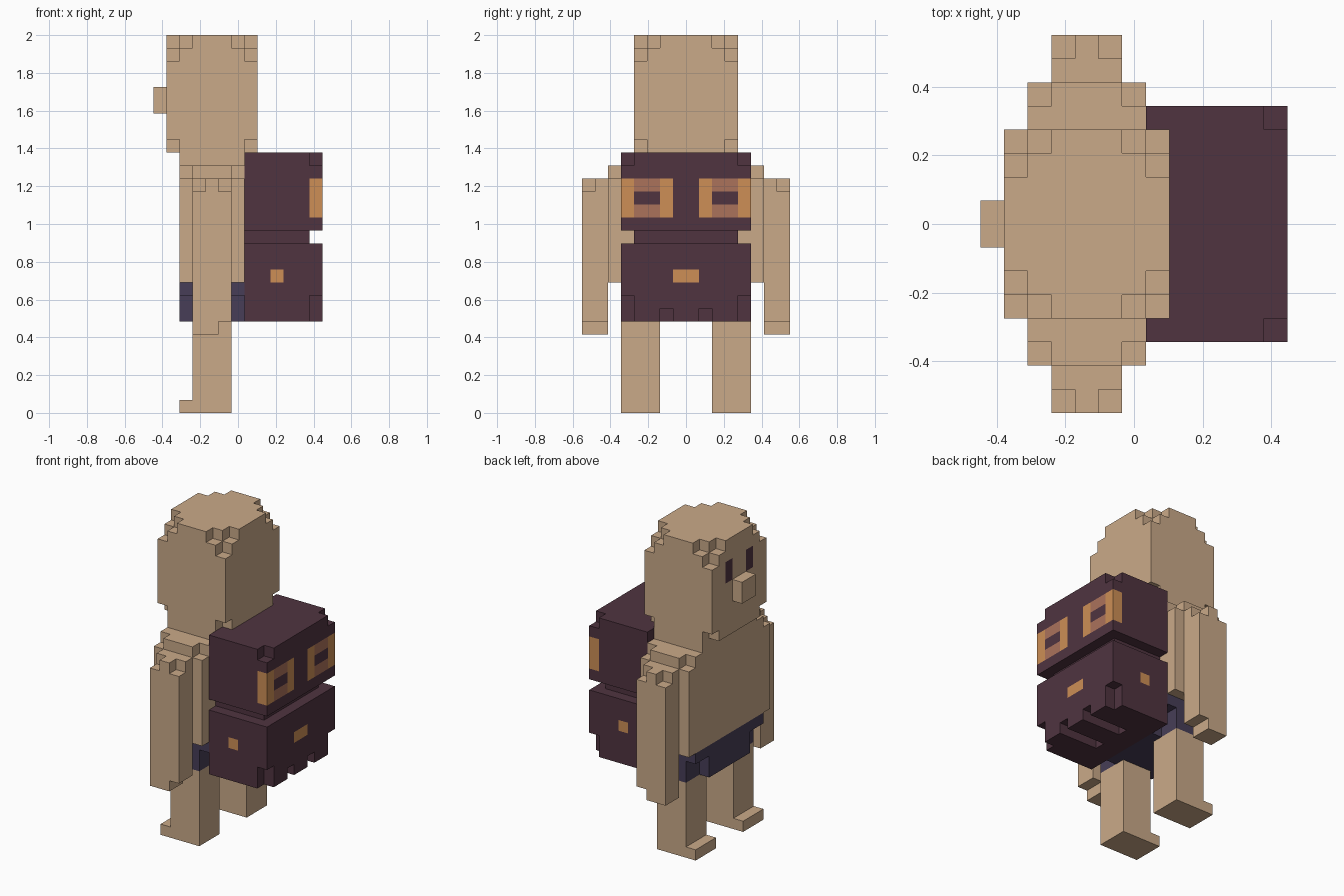
import bpy, bmesh
from mathutils import Vector

if "Cube" in bpy.data.objects:
    bpy.data.objects.remove(bpy.data.objects["Cube"])

V = 2 / 29            # voxel size: the model is 29 voxels tall
X0 = 6.5              # x voxel index of the centre


def material(name, rgb):
    m = bpy.data.materials.new(name)
    m.diffuse_color = (*rgb, 1)
    m.use_nodes = True
    m.node_tree.nodes["Principled BSDF"].inputs["Base Color"].default_value = m.diffuse_color
    return m


SKIN, PLUM, NAVY, ORANGE, COPPER = range(5)
MATS = [material("tan skin", (0.59, 0.40, 0.25)),
        material("dark plum", (0.080, 0.034, 0.051)),
        material("navy cloth", (0.063, 0.048, 0.096)),
        material("orange patch", (0.61, 0.275, 0.093)),
        material("copper patch", (0.41, 0.17, 0.105))]


def box(x0, x1, y0, y1, z0, z1):
    return {(x, y, z) for x in range(x0, x1) for y in range(y0, y1) for z in range(z0, z1)}


def both(cells):
    """Cells plus their mirror image across y = 0."""
    return cells | {(x, -1 - y, z) for x, y, z in cells}


def build(name, cells, colour):
    """Skin a set of voxels; colour is an index or a rule (cell, normal) -> index."""
    bm = bmesh.new()
    for c in sorted(cells):
        for axis in range(3):
            for s in (-1, 1):
                n = [0, 0, 0]
                n[axis] = s
                if tuple(c[i] + n[i] for i in range(3)) in cells:
                    continue
                u, w = (axis + 1) % 3, (axis + 2) % 3
                quad = []
                for a, b in ((0, 0), (1, 0), (1, 1), (0, 1)):
                    p = list(c)
                    p[axis] += (s + 1) // 2
                    p[u] += a
                    p[w] += b
                    quad.append(bm.verts.new(Vector((p[0] - X0, p[1], p[2])) * V))
                f = bm.faces.new(quad if s > 0 else quad[::-1])
                f.material_index = colour(c, tuple(n)) if callable(colour) else colour
    bmesh.ops.remove_doubles(bm, verts=bm.verts[:], dist=V * 0.01)
    bmesh.ops.dissolve_limit(bm, angle_limit=0.01, verts=bm.verts[:], edges=bm.edges[:],
                             delimit={'MATERIAL'})
    me = bpy.data.meshes.new(name)
    bm.to_mesh(me)
    bm.free()
    for m in MATS:
        me.materials.append(m)
    ob = bpy.data.objects.new(name, me)
    bpy.context.collection.objects.link(ob)


# Head: block with stepped top corners and single-voxel bottom corners
head = set()
for x, y, z in box(1, 8, -4, 4, 20, 29):
    dx, dy = min(x - 1, 7 - x), min(y + 4, 3 - y)
    if dx + dy + 28 - z > 1 and dx + dy + z - 20 > 0:
        head.add((x, y, z))


def face_paint(c, n):
    return PLUM if n[0] < 0 and c[1] in (1, -2) and c[2] in (25, 26) else SKIN


build("head", head, face_paint)
build("nose", box(0, 1, -1, 1, 23, 25), SKIN)
build("neck", box(2, 7, -4, 4, 19, 20), SKIN)

# Torso with notched shoulder corners
build("torso", box(2, 7, -6, 6, 10, 19) - both({(2, 5, 18), (6, 5, 18)}), SKIN)

# Shorts: waistband, crotch and hips
build("shorts", box(2, 7, -5, 5, 9, 10) | box(2, 7, -3, 3, 7, 9) | box(3, 6, -5, 5, 7, 9), NAVY)

# Arms and legs, one per side
arm = box(3, 6, 6, 8, 6, 18) - {(3, 7, 17), (5, 7, 17)} - box(5, 6, 6, 8, 6, 7)
leg = box(3, 6, 2, 5, 0, 7) | box(2, 3, 2, 5, 0, 1)
for side in ("right", "left"):
    flip = (lambda y: y) if side == "right" else (lambda y: -1 - y)
    build(side + "_arm", {(x, flip(y), z) for x, y, z in arm}, SKIN)
    build(side + "_leg", {(x, flip(y), z) for x, y, z in leg}, SKIN)

# Backpack: two blocks joined by a narrower waist, notched corners and bottom slots
pack = box(7, 13, -5, 5, 7, 13) | box(7, 12, -4, 4, 13, 14) | box(7, 13, -5, 5, 14, 20)
pack -= both({(12, 4, 19)} | box(12, 13, 4, 5, 7, 9) | box(9, 13, 1, 2, 7, 8))


def pack_paint(c, n):
    x, y, z = c
    a = y if y >= 0 else -1 - y
    if n[0] > 0 and x == 12:                       # back panel
        if z == 10 and a == 0:
            return ORANGE
        if 15 <= z <= 17 and a >= 1:
            if a in (1, 4):
                return ORANGE
            return PLUM if z == 16 else COPPER
    if n[1] and a == 4:                            # side panels
        if (x, z) == (9, 10) or (x == 12 and 15 <= z <= 17):
            return ORANGE
    return PLUM


build("backpack", pack, pack_paint)
